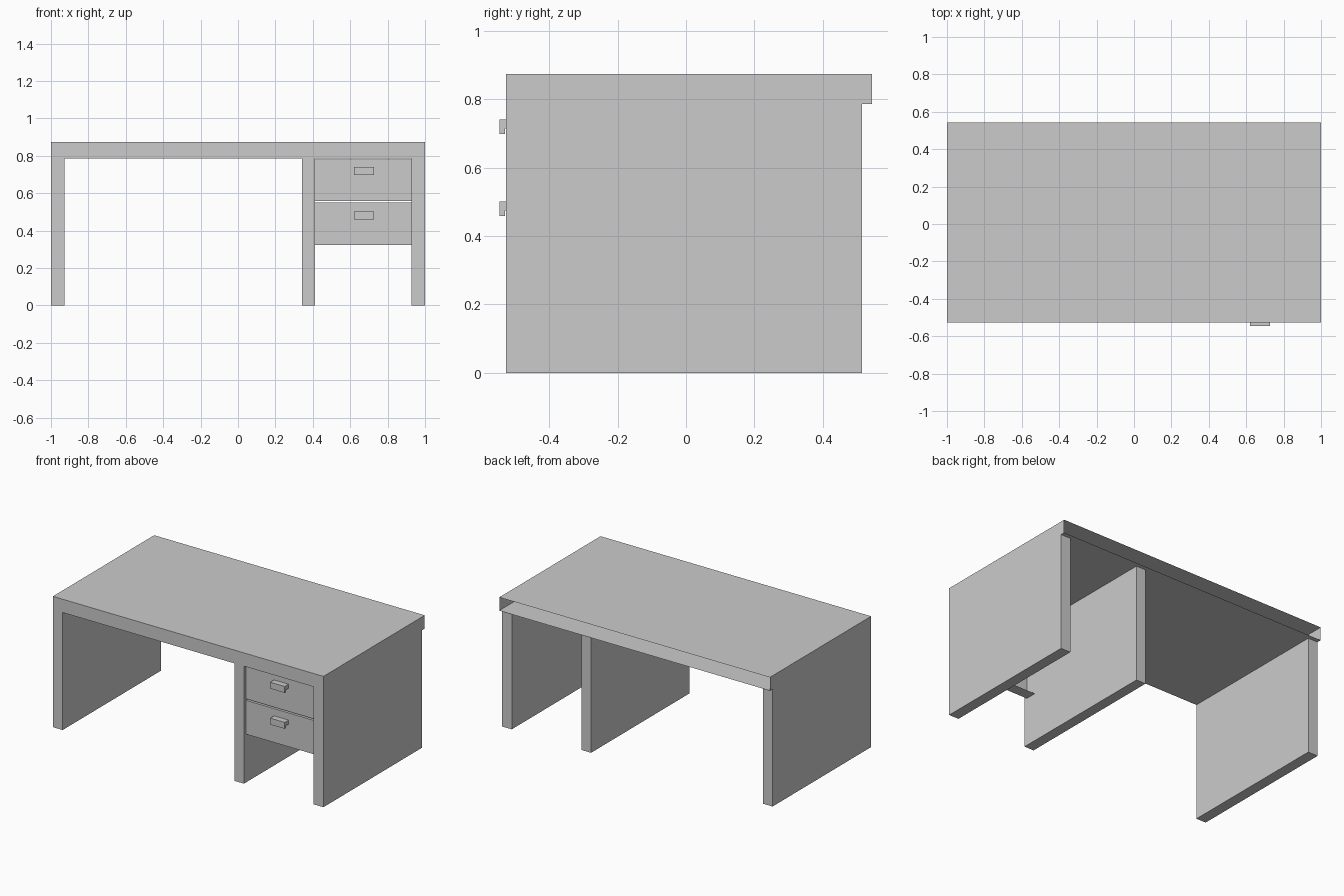
import bpy, bmesh

if "Cube" in bpy.data.objects:
    bpy.data.objects.remove(bpy.data.objects["Cube"])


def make_object(name, bm):
    bmesh.ops.recalc_face_normals(bm, faces=bm.faces)
    mesh = bpy.data.meshes.new(name)
    bm.to_mesh(mesh)
    bm.free()
    obj = bpy.data.objects.new(name, mesh)
    bpy.context.collection.objects.link(obj)
    return obj


def box(name, x, y, z, open_dir=None):
    """Box from min/max pairs; open_dir = (axis, sign) leaves that side open."""
    bm = bmesh.new()
    bmesh.ops.create_cube(bm, size=1)
    for v in bm.verts:
        v.co = [lo + (c + 0.5) * (hi - lo) for c, (lo, hi) in zip(v.co, (x, y, z))]
    bmesh.ops.recalc_face_normals(bm, faces=bm.faces)
    if open_dir:
        axis, sign = open_dir
        gone = [f for f in bm.faces if f.normal[axis] * sign > 0.9]
        bmesh.ops.delete(bm, geom=gone, context='FACES_ONLY')
    return make_object(name, bm)


def handle(name, x0, x1, top):
    """Hooked pull: L-shaped side profile swept along x."""
    profile = [(-0.505, 0), (-0.545, 0), (-0.545, -0.043),
               (-0.529, -0.043), (-0.529, -0.027), (-0.505, -0.027)]
    bm = bmesh.new()
    face = bm.faces.new([bm.verts.new((x0, y, top + z)) for y, z in profile])
    ext = bmesh.ops.extrude_face_region(bm, geom=[face], use_keep_orig=True)
    verts = [g for g in ext["geom"] if isinstance(g, bmesh.types.BMVert)]
    bmesh.ops.translate(bm, verts=verts, vec=(x1 - x0, 0, 0))
    return make_object(name, bm)


FRONT = -0.526

# Hollow top, open along the rear overhang
box("desk_top", (-1, 1), (FRONT, 0.543), (0.785, 0.874), open_dir=(1, 1))

# Three full-depth support panels
for name, x in (("left_panel", (-1, -0.928)),
                ("middle_panel", (0.342, 0.412)),
                ("right_panel", (0.928, 1))):
    box(name, x, (FRONT, 0.514), (0, 0.785), open_dir=(2, 1))

# Two shallow drawers, slightly recessed, open at the back
for name, z, pull_top in (("upper_drawer", (0.559, 0.781), 0.741),
                          ("lower_drawer", (0.323, 0.549), 0.501)):
    box(name, (0.412, 0.928), (-0.505, -0.43), z, open_dir=(1, 1))
    handle(name + "_handle", 0.62, 0.727, pull_top)
